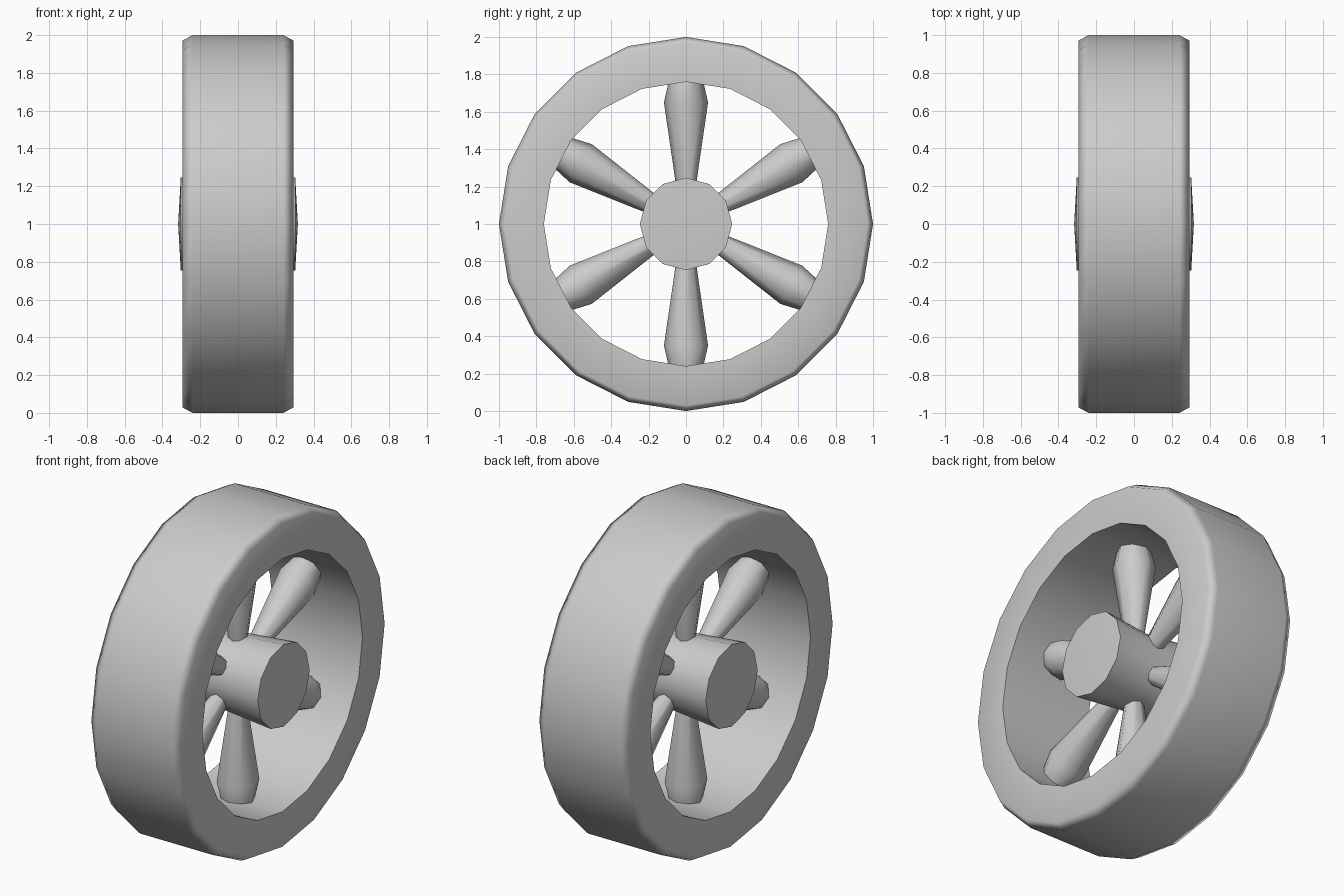
import bpy
import bmesh
from math import pi, radians
from mathutils import Matrix, Vector

cube = bpy.data.objects.get("Cube")
if cube:
    bpy.data.objects.remove(cube, do_unlink=True)

# One plain grey for every part
GREY = (0.6, 0.6, 0.6, 1.0)
grey = bpy.data.materials.new("plain grey")
grey.use_nodes = True
grey.diffuse_color = GREY
grey.node_tree.nodes["Principled BSDF"].inputs["Base Color"].default_value = GREY

CENTRE = Matrix.Translation((0, 0, 1))


def lathe(name, profile, sides, matrix, closed=False):
    """Turn a profile of (x, radius) points around the x axis."""
    bm = bmesh.new()
    verts = [bm.verts.new((x, 0, r)) for x, r in profile]
    pairs = list(zip(verts, verts[1:]))
    if closed:
        pairs.append((verts[-1], verts[0]))
    edges = [bm.edges.new(p) for p in pairs]
    bmesh.ops.spin(bm, geom=verts + edges, cent=Vector(), axis=(1, 0, 0),
                   angle=2 * pi, steps=sides, use_duplicate=False)
    bmesh.ops.remove_doubles(bm, verts=bm.verts, dist=0.0005)
    bmesh.ops.recalc_face_normals(bm, faces=bm.faces)
    bm.transform(matrix)
    mesh = bpy.data.meshes.new(name)
    bm.to_mesh(mesh)
    bm.free()
    mesh.materials.append(grey)
    obj = bpy.data.objects.new(name, mesh)
    bpy.context.collection.objects.link(obj)
    bpy.ops.object.select_all(action='DESELECT')
    obj.select_set(True)
    bpy.context.view_layer.objects.active = obj
    bpy.ops.object.shade_smooth_by_angle(angle=radians(70))
    weighted = obj.modifiers.new("Weighted normals", 'WEIGHTED_NORMAL')
    weighted.keep_sharp = True
    return obj


# Wide rim with chamfered outer edges
half_rim = [(0.295, 0.76), (0.295, 0.97), (0.24, 1.0)]
rim = half_rim + [(-x, r) for x, r in reversed(half_rim)]
lathe("rim", rim, 20, CENTRE, closed=True)

# Hub, slightly waisted, with shallow domed ends
half_hub = [(0.317, 0), (0.303, 0.247), (0, 0.22)]
hub = half_hub + [(-x, r) for x, r in reversed(half_hub[:-1])]
lathe("hub", hub, 12, CENTRE)

# Six club-shaped spokes
spoke = [(0.1, 0), (0.1, 0.038), (0.65, 0.118), (0.79, 0.086), (0.79, 0)]
upright = Matrix.Rotation(-pi / 2, 4, 'Y')
for i in range(6):
    turn = Matrix.Rotation(i * pi / 3, 4, 'X')
    lathe(f"spoke_{i + 1}", spoke, 8, CENTRE @ turn @ upright)
